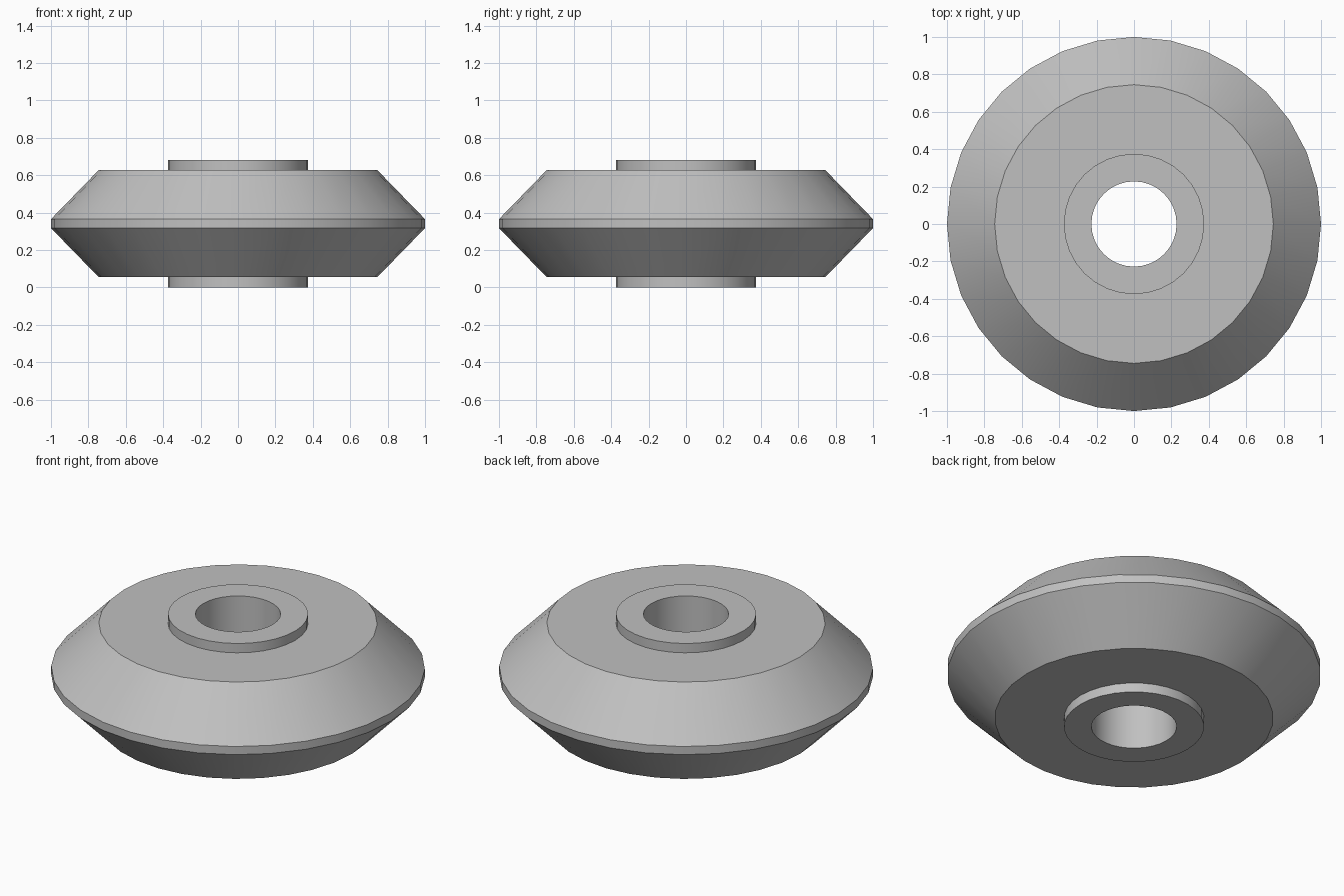
import bpy
import bmesh
import math
from mathutils import Matrix, Vector

SEGMENTS = 32
MID = 0.341  # height of the mirror plane

cube = bpy.data.objects.get("Cube")
if cube:
    bpy.data.objects.remove(cube, do_unlink=True)

# Plain grey finish
grey = bpy.data.materials.new("grey")
grey.use_nodes = True
colour = (0.53, 0.53, 0.53, 1)
grey.diffuse_color = colour
grey.node_tree.nodes["Principled BSDF"].inputs["Base Color"].default_value = colour

# Upper half profile (radius, height above mid-plane): rim, bevel, hub, bore
upper = [(1.0, 0.024), (0.745, 0.286), (0.375, 0.286), (0.375, 0.341), (0.228, 0.341)]
profile = upper + [(r, -h) for r, h in reversed(upper)]

# Revolve the closed profile into a roller with a through bore
bm = bmesh.new()
rings = []
for i in range(SEGMENTS):
    turn = Matrix.Rotation(math.tau * i / SEGMENTS, 3, "Z")
    rings.append([bm.verts.new(turn @ Vector((r, 0, MID + h))) for r, h in profile])
for i, ring in enumerate(rings):
    after = rings[(i + 1) % SEGMENTS]
    for j in range(len(profile)):
        k = (j + 1) % len(profile)
        bm.faces.new((ring[j], after[j], after[k], ring[k]))
bmesh.ops.recalc_face_normals(bm, faces=bm.faces)
mesh = bpy.data.meshes.new("roller_wheel")
bm.to_mesh(mesh)
bm.free()
mesh.materials.append(grey)
roller = bpy.data.objects.new("roller_wheel", mesh)
bpy.context.collection.objects.link(roller)

# Smooth around the turn, sharp at the profile corners
bpy.ops.object.select_all(action="DESELECT")
roller.select_set(True)
bpy.context.view_layer.objects.active = roller
bpy.ops.object.shade_smooth_by_angle(angle=math.radians(30))
